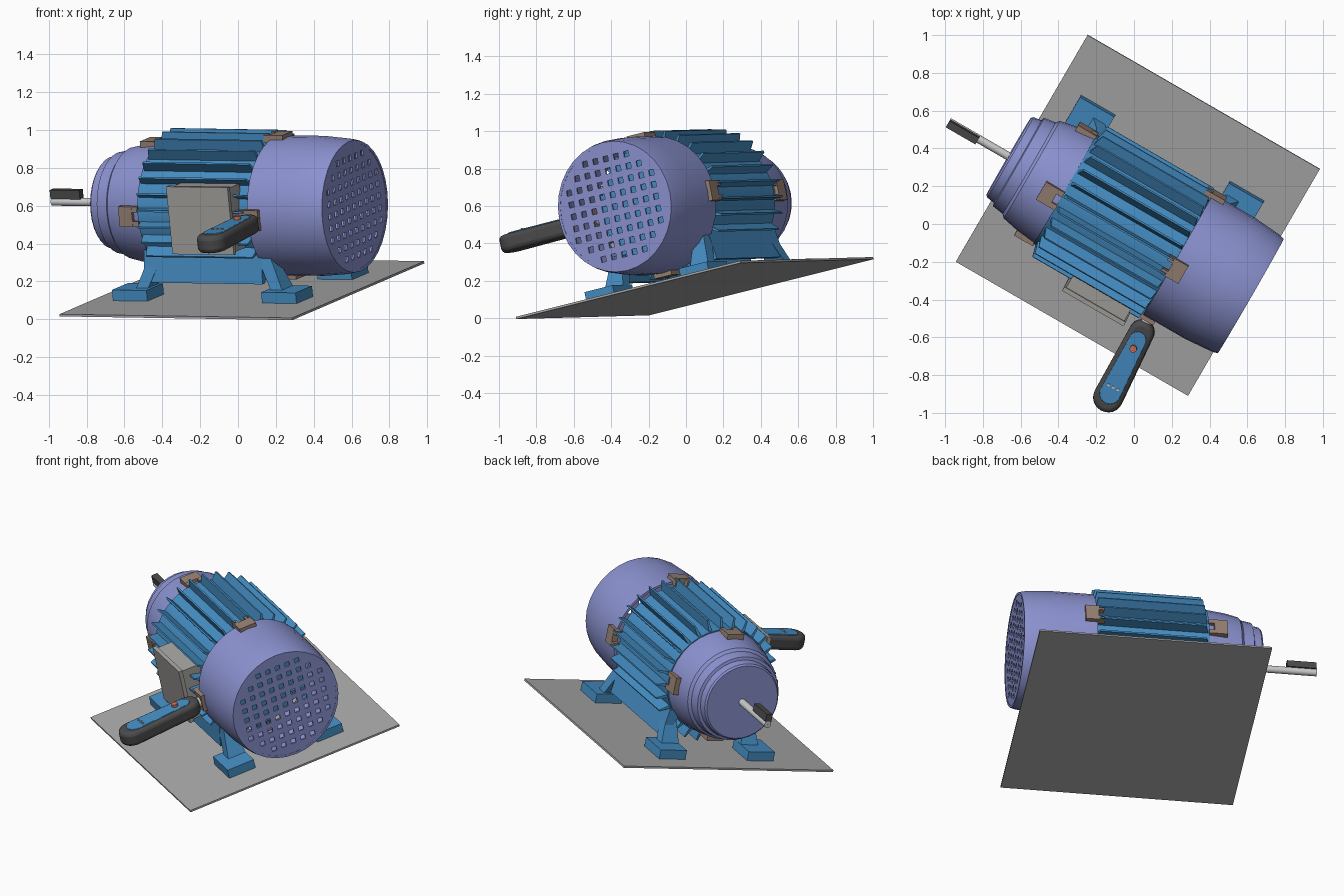
import bpy, bmesh
from math import sin, cos, pi, radians
from mathutils import Matrix, Vector

if "Cube" in bpy.data.objects:
    bpy.data.objects.remove(bpy.data.objects["Cube"])


def material(name, rgb):
    m = bpy.data.materials.new(name)
    m.diffuse_color = (*rgb, 1)
    m.use_nodes = True
    m.node_tree.nodes["Principled BSDF"].inputs["Base Color"].default_value = m.diffuse_color
    return m


BLUE = material("blue_paint", (0.06, 0.27, 0.55))
LILAC = material("lilac_paint", (0.26, 0.29, 0.63))
BROWN = material("brown_metal", (0.31, 0.22, 0.17))
GREY = material("mid_grey", (0.38, 0.37, 0.35))
PLATE = material("plate_grey", (0.40, 0.40, 0.40))
DARK = material("dark_grey", (0.07, 0.07, 0.07))
STEEL = material("steel", (0.55, 0.55, 0.55))
RED = material("red", (0.66, 0.17, 0.09))

# Motor frame: x along the shaft, z away from the tilted base plate
ROT = (Matrix.Rotation(radians(-30), 4, 'Z') @ Matrix.Rotation(radians(0.8), 4, 'Y')
       @ Matrix.Rotation(radians(12.2), 4, 'X'))
MOTOR = Matrix.Translation((0.02, 0.045, 0.167)) @ ROT @ Matrix.Translation((0, 0.024, 0.445))


def finish(name, bm, mat, frame=MOTOR, smooth=False, bevel=0):
    bmesh.ops.remove_doubles(bm, verts=bm.verts, dist=1e-5)
    bmesh.ops.recalc_face_normals(bm, faces=bm.faces)
    me = bpy.data.meshes.new(name)
    bm.to_mesh(me)
    bm.free()
    ob = bpy.data.objects.new(name, me)
    bpy.context.collection.objects.link(ob)
    ob.matrix_world = frame
    me.materials.append(mat)
    if bevel:
        b = ob.modifiers.new("bevel", 'BEVEL')
        b.width, b.segments = bevel, 3
    if smooth:
        bpy.ops.object.select_all(action='DESELECT')
        ob.select_set(True)
        bpy.context.view_layer.objects.active = ob
        bpy.ops.object.shade_smooth_by_angle(angle=radians(25))
    return ob


def add_box(bm, lo, hi, turn=Matrix()):
    lo, hi = Vector(lo), Vector(hi)
    size = Matrix.Diagonal((*(hi - lo), 1))
    bmesh.ops.create_cube(bm, size=1, matrix=turn @ Matrix.Translation((lo + hi) / 2) @ size)


def box(name, lo, hi, mat, bevel=0):
    bm = bmesh.new()
    add_box(bm, lo, hi)
    return finish(name, bm, mat, bevel=bevel)


def add_prism(bm, a, b):
    """Join two matching outlines into a closed solid."""
    va, vb = [bm.verts.new(p) for p in a], [bm.verts.new(p) for p in b]
    bm.faces.new(va)
    bm.faces.new(vb[::-1])
    for i in range(len(va)):
        j = (i + 1) % len(va)
        bm.faces.new((va[i], vb[i], vb[j], va[j]))


def lathe(name, profile, mat, sides=32):
    """Turn a closed (x, radius) profile about the shaft axis."""
    bm = bmesh.new()
    rings = [[bm.verts.new((x, r * cos(2 * pi * k / sides), r * sin(2 * pi * k / sides)))
              for k in range(sides)] for x, r in profile]
    for i in range(len(rings)):
        a, b = rings[i], rings[(i + 1) % len(rings)]
        for k in range(sides):
            n = (k + 1) % sides
            bm.faces.new((a[k], a[n], b[n], b[k]))
    bmesh.ops.dissolve_degenerate(bm, dist=1e-5, edges=bm.edges)
    return finish(name, bm, mat, smooth=True)


# Base plate
box("base_plate", (-0.71, -0.734, -0.457), (0.71, 0.686, -0.445), PLATE)

# Motor housing, end bell, fan cover shell and shaft
lathe("motor_body", [(-0.41, 0.001), (-0.41, 0.335), (0.28, 0.335), (0.28, 0.001)], BLUE)
lathe("end_bell", [(-0.755, 0.001), (-0.755, 0.235), (-0.745, 0.245), (-0.70, 0.252),
                   (-0.695, 0.27), (-0.63, 0.28), (-0.615, 0.297), (-0.53, 0.315),
                   (-0.41, 0.328), (-0.41, 0.001)], LILAC)
lathe("fan_cover", [(0.28, 0.37), (0.54, 0.37), (0.69, 0.358), (0.725, 0.35), (0.725, 0.335),
                    (0.69, 0.343), (0.54, 0.355), (0.28, 0.355)], LILAC)
lathe("shaft", [(-1.12, 0.001), (-1.12, 0.022), (-0.75, 0.022), (-0.75, 0.001)], STEEL, 20)
box("shaft_key", (-1.12, -0.02, 0.018), (-0.94, 0.02, 0.066), DARK)

# Fan cover grille with square holes
grille = lathe("fan_grille", [(0.711, 0.001), (0.711, 0.34), (0.722, 0.34), (0.722, 0.001)], LILAC)
bm = bmesh.new()
bmesh.ops.create_cone(bm, cap_ends=True, segments=32, radius1=0.34, radius2=0.34, depth=0.011,
                      matrix=Matrix.Translation((0.717, 0, 0)) @ Matrix.Rotation(pi / 2, 4, 'Y'))
bm.to_mesh(grille.data)
bm.free()
bm = bmesh.new()
for i in range(-4, 5):
    for j in range(-4, 5):
        y, z = i * 0.065, j * 0.065
        if y * y + z * z < 0.295 ** 2:
            add_box(bm, (0.68, y - 0.015, z - 0.015), (0.76, y + 0.015, z + 0.015))
cutter = finish("grille_cutter", bm, LILAC)
cutter.hide_render = True
cut = grille.modifiers.new("holes", 'BOOLEAN')
cut.operation, cut.solver, cut.object = 'DIFFERENCE', 'EXACT', cutter
bpy.context.view_layer.objects.active = grille
bpy.ops.object.modifier_apply(modifier=cut.name)
bpy.data.objects.remove(cutter)

# Cooling fins around the housing
bm = bmesh.new()
for k in range(28):
    turn = Matrix.Rotation(2 * pi * (k + 0.5) / 28, 4, 'X')
    ends = [[turn @ Vector((x + s * r, y, z)) for y, z, r in
             ((-0.011, 0.325, 0), (0.011, 0.325, 0), (0.005, 0.40, 1), (-0.005, 0.40, 1))]
            for x, s in ((-0.40, 0.02), (0.28, -0.01))]
    add_prism(bm, *ends)
finish("cooling_fins", bm, BLUE)

# Mounting feet: side skirts, splayed legs and pads, mirrored front to back
for s, side in ((-1, "front"), (1, "back")):
    bm = bmesh.new()
    outline = [(0.20, -0.19), (0.29, -0.19), (0.315, -0.36), (0.285, -0.36)]
    add_prism(bm, [(-0.42, s * y, z) for y, z in outline], [(0.30, s * y, z) for y, z in outline])
    finish(side + "_skirt", bm, BLUE)
    for e, end in ((-1, "shaft_end"), (1, "fan_end")):
        def at(x, y, z):
            return (-0.02 + e * x, s * y, z)
        bm = bmesh.new()
        add_prism(bm, [at(0.29, 0.23, -0.22), at(0.37, 0.23, -0.22), at(0.37, 0.29, -0.22),
                       at(0.29, 0.29, -0.22)],
                  [at(0.38, 0.21, -0.40), at(0.45, 0.21, -0.40), at(0.45, 0.33, -0.40),
                   at(0.38, 0.33, -0.40)])
        finish(f"{side}_{end}_leg", bm, BLUE)
        bm = bmesh.new()
        x0 = -0.56 if e < 0 else 0.35
        y0, y1 = sorted((s * 0.21, s * 0.387))
        add_box(bm, (x0 - 0.02, y0, -0.445), (x0 + 0.19, y1, -0.387))
        finish(f"{side}_{end}_pad", bm, BLUE)

# Clamps bridging the housing joints
for x, d, r, end in ((0.315, -1, 0.36, "fan"), (-0.48, 1, 0.315, "bell")):
    for k in range(4):
        turn = Matrix.Rotation(k * pi / 2, 4, 'X')
        bm = bmesh.new()
        add_box(bm, (x - 0.04, -0.055, r - 0.01), (x + 0.04, 0.055, r + 0.03), turn)
        for y in (-0.04, 0.04):
            xs = sorted((x + d * 0.03, x + d * 0.075))
            add_box(bm, (xs[0], y - 0.015, r - 0.01), (xs[1], y + 0.015, r + 0.029), turn)
        finish(f"{end}_clamp_{k + 1}", bm, BROWN)

# Terminal box and its lid on the front side
box("terminal_box", (-0.145, -0.425, -0.165), (0.21, -0.30, 0.18), GREY)
box("terminal_box_lid", (-0.155, -0.445, -0.175), (0.22, -0.42, 0.19), GREY)

# Handheld sensor: a tapered capsule that slopes down to the front
start, tip = Vector((0.04, -0.575, 0.50)), Vector((-0.135, -0.915, 0.41))
along = (tip - start).normalized()
across = Vector((0, 0, 1)).cross(along).normalized()
up = along.cross(across)
SENSOR = Matrix((along, across, up)).transposed().to_4x4()
SENSOR.translation = start
length = (tip - start).length


def capsule(name, r0, r1, x0, x1, z0, z1, mat, bevel):
    pts = [(x0 + r0 * cos(a), r0 * sin(a)) for a in (pi / 2 + pi * i / 12 for i in range(13))]
    pts += [(x1 + r1 * cos(a), r1 * sin(a)) for a in (-pi / 2 + pi * i / 12 for i in range(13))]
    bm = bmesh.new()
    add_prism(bm, [(x, y, z0) for x, y in pts], [(x, y, z1) for x, y in pts])
    finish(name, bm, mat, SENSOR, True, bevel)


def cylinder(name, r, depth, frame, mat):
    bm = bmesh.new()
    bmesh.ops.create_cone(bm, cap_ends=True, segments=20, radius1=r, radius2=r, depth=depth)
    finish(name, bm, mat, frame, True)


capsule("sensor_case", 0.068, 0.08, 0, length, -0.05, 0.045, DARK, 0.025)
capsule("sensor_panel", 0.045, 0.056, 0.035, length - 0.03, 0.03, 0.05, BLUE, 0.004)
cylinder("sensor_button", 0.019, 0.025, SENSOR @ Matrix.Translation((0.085, 0, 0.055)), RED)
for i in range(3):
    cylinder(f"sensor_light_{i + 1}", 0.007, 0.01,
             SENSOR @ Matrix.Translation((length - 0.07, (i - 1) * 0.028, 0.051)), STEEL)

# Probe joining the sensor to the housing
root = Vector((0.10, -0.45, 0.535))
axis = root - start
probe = axis.to_track_quat('Z', 'Y').to_matrix().to_4x4()
probe.translation = (root + start) / 2
cylinder("sensor_probe", 0.03, axis.length, probe, STEEL)
